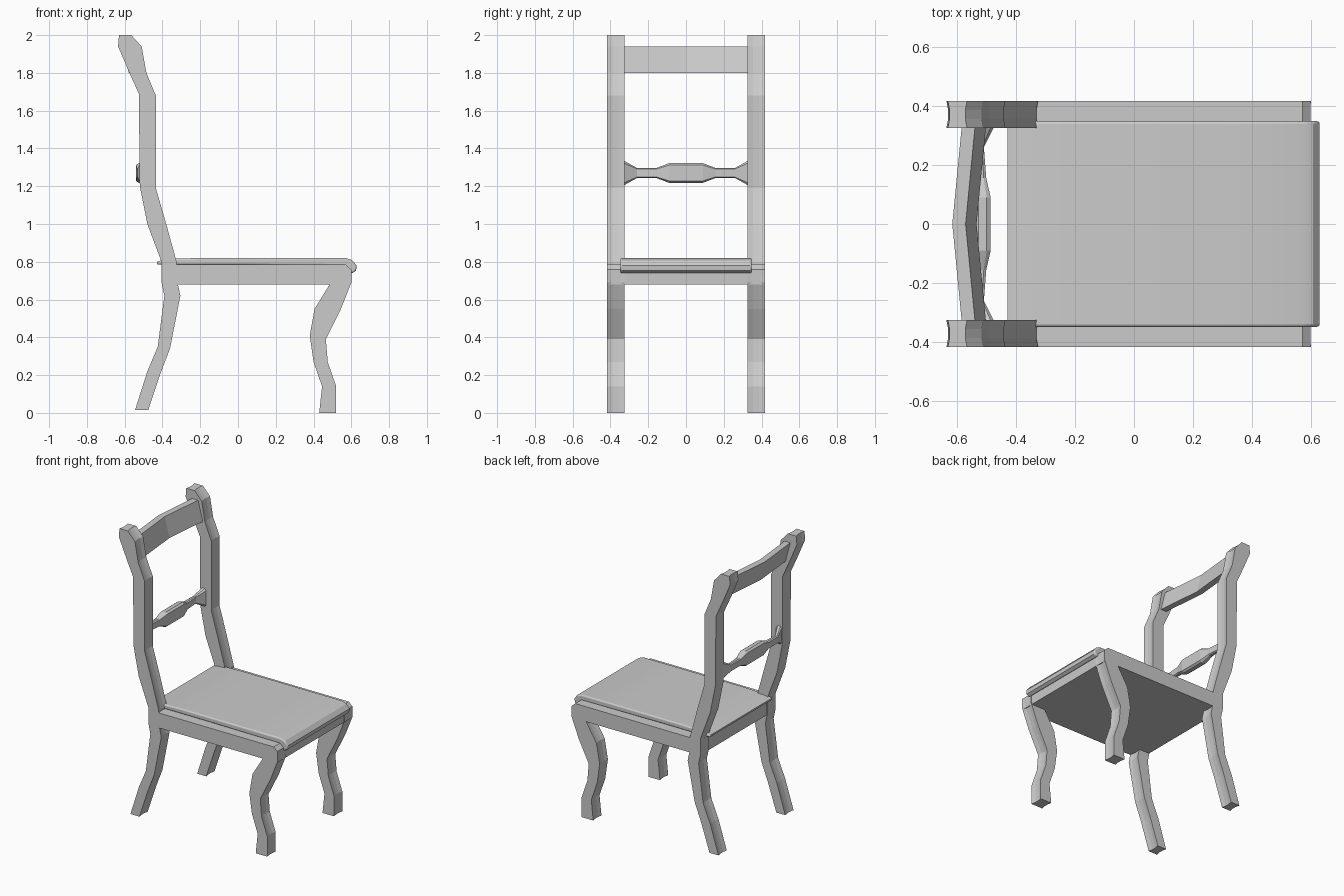
import bpy, bmesh

if "Cube" in bpy.data.objects:
    bpy.data.objects.remove(bpy.data.objects["Cube"])

Y_IN, Y_OUT = 0.325, 0.417


def loft(name, rings):
    """Skin a list of equal-length closed rings and cap both ends."""
    bm = bmesh.new()
    vs = [[bm.verts.new(p) for p in r] for r in rings]
    n = len(rings[0])
    for a, b in zip(vs, vs[1:]):
        for i in range(n):
            j = (i + 1) % n
            bm.faces.new((a[i], a[j], b[j], b[i]))
    bm.faces.new(vs[0])
    bm.faces.new(vs[-1])
    bmesh.ops.recalc_face_normals(bm, faces=bm.faces)
    me = bpy.data.meshes.new(name)
    bm.to_mesh(me)
    bm.free()
    ob = bpy.data.objects.new(name, me)
    bpy.context.collection.objects.link(ob)
    return ob


def grooved_post(name, rows, side):
    """Post from (back x, back z, front x, front z) rows, shallow groove front and back."""
    ys = [side * (Y_IN + (Y_OUT - Y_IN) * t / 3) for t in range(4)]
    g = [0, 0.006, 0.006, 0]
    rings = []
    for xb, zb, xf, zf in rows:
        back = [(xb + d, y, zb) for y, d in zip(ys, g)]
        front = [(xf - d, y, zf) for y, d in zip(ys, g)]
        rings.append(back + front[::-1])
    return loft(name, rings)


# Rear leg and back post in one sweep
rear = [(-0.545, 0.015, -0.475, 0.015), (-0.48, 0.22, -0.41, 0.21),
        (-0.425, 0.35, -0.36, 0.34), (-0.39, 0.62, -0.305, 0.62),
        (-0.405, 0.69, -0.32, 0.69), (-0.405, 0.80, -0.325, 0.80),
        (-0.48, 1.0, -0.38, 1.0), (-0.52, 1.20, -0.435, 1.19),
        (-0.525, 1.69, -0.435, 1.68), (-0.575, 1.80, -0.485, 1.80),
        (-0.635, 1.94, -0.51, 1.94), (-0.63, 2.0, -0.565, 2.0)]
# Curved front leg
front = [(0.43, 0, 0.52, 0), (0.445, 0.14, 0.52, 0.14),
         (0.40, 0.27, 0.475, 0.27), (0.38, 0.41, 0.465, 0.39),
         (0.405, 0.55, 0.545, 0.55), (0.485, 0.68, 0.60, 0.69),
         (0.50, 0.77, 0.60, 0.76)]
for side, label in ((1, "far"), (-1, "near")):
    grooved_post("rear_leg_and_post_" + label, rear, side)
    grooved_post("front_leg_" + label, front, side)

# Seat frame
frame = [(-0.40, 0.68), (0.595, 0.68), (0.598, 0.76), (0.57, 0.785), (-0.40, 0.785)]
loft("seat_frame", [[(x, y, z) for x, z in frame] for y in (-Y_OUT, Y_OUT)])

# Cushion with a rolled front edge
pad = [(-0.43, 0.785), (-0.428, 0.80), (-0.39, 0.815), (-0.2, 0.82), (0.3, 0.82),
       (0.57, 0.82), (0.605, 0.808), (0.628, 0.78), (0.625, 0.753), (0.605, 0.74),
       (0.585, 0.75), (0.56, 0.78), (0.0, 0.785)]
cushion = loft("cushion", [[(x, y, z) for x, z in pad] for y in (-0.348, 0.348)])
bev = cushion.modifiers.new("round_edges", "BEVEL")
bev.width, bev.segments = 0.014, 3
bev.limit_method, bev.angle_limit = "ANGLE", 1.2
for p in cushion.data.polygons:
    p.use_smooth = len(p.vertices) == 4
bpy.context.view_layer.objects.active = cushion
cushion.select_set(True)
bpy.ops.object.shade_smooth_by_angle()

# Bowed top rail
rail = [(-0.545, 1.80), (-0.50, 1.80), (-0.537, 1.94), (-0.582, 1.94)]
loft("top_rail", [[(x + d, y, z) for x, z in rail]
                  for y, d in ((-0.34, 0), (0, -0.033), (0.34, 0))])

# Turned middle bar: half stations of (y, front x, back x, half height)
half = [(0.09, -0.485, -0.54, 0.052), (0.155, -0.5, -0.535, 0.027),
        (0.26, -0.508, -0.533, 0.027), (0.33, -0.473, -0.515, 0.066)]
stations = [(-y, f, b, h) for y, f, b, h in half[::-1]] + half
rings = []
for y, f, b, h in stations:
    c, k, z = (f - b) * 0.25, h * 0.8, 1.27
    rings.append([(f, y, z - k), (f, y, z + k), (f - c, y, z + h), (b + c, y, z + h),
                  (b, y, z + k), (b, y, z - k), (b + c, y, z - h), (f - c, y, z - h)])
loft("middle_bar", rings)
